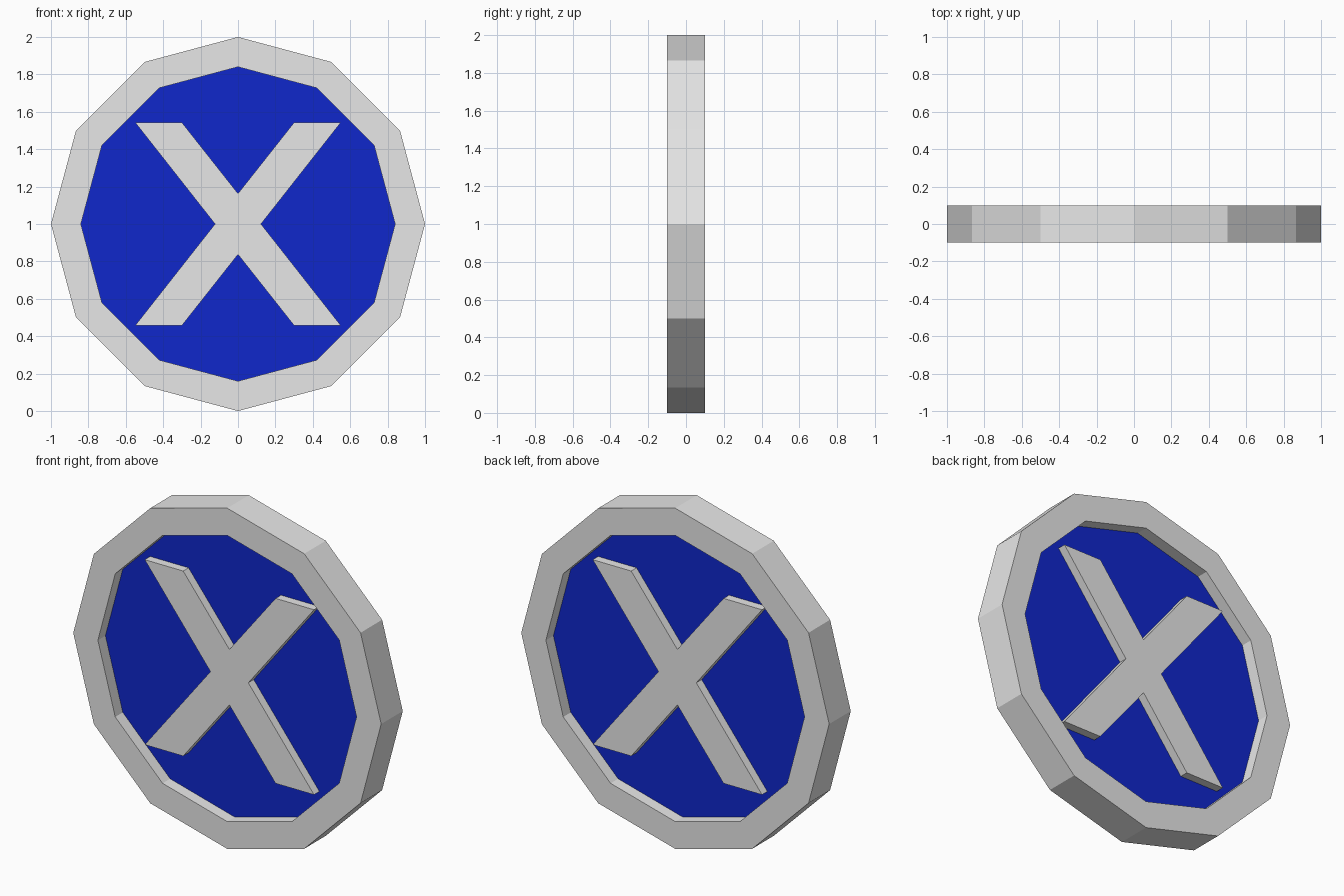
import bpy
import bmesh
from math import cos, sin, pi

cube = bpy.data.objects.get("Cube")
if cube:
    bpy.data.objects.remove(cube, do_unlink=True)

SIDES = 12
CENTRE_Z = 1.0


def material(name, colour):
    mat = bpy.data.materials.new(name)
    mat.use_nodes = True
    mat.diffuse_color = colour
    mat.node_tree.nodes["Principled BSDF"].inputs["Base Color"].default_value = colour
    return mat


def polygon(radius):
    return [(radius * cos(2 * pi * i / SIDES), radius * sin(2 * pi * i / SIDES))
            for i in range(SIDES)]


def finish(name, bm, mat):
    bmesh.ops.recalc_face_normals(bm, faces=bm.faces)
    mesh = bpy.data.meshes.new(name)
    bm.to_mesh(mesh)
    bm.free()
    mesh.materials.append(mat)
    obj = bpy.data.objects.new(name, mesh)
    obj.location.z = CENTRE_Z
    bpy.context.collection.objects.link(obj)


def loop(bm, points, y):
    return [bm.verts.new((x, y, z)) for x, z in points]


def bridge(bm, a, b):
    for i in range(len(a)):
        j = (i + 1) % len(a)
        bm.faces.new((a[i], a[j], b[j], b[i]))


def prism(name, points, half_depth, mat):
    bm = bmesh.new()
    front, back = loop(bm, points, -half_depth), loop(bm, points, half_depth)
    bm.faces.new(front)
    bm.faces.new(back)
    bridge(bm, front, back)
    finish(name, bm, mat)


grey = material("light grey", (0.8, 0.8, 0.8, 1))
blue = material("deep blue", (0.005, 0.02, 0.6, 1))

# Raised rim: four loops bridged into a closed ring
bm = bmesh.new()
outer, inner = polygon(1.0), polygon(0.84)
loops = [loop(bm, outer, -0.1), loop(bm, outer, 0.1),
         loop(bm, inner, 0.1), loop(bm, inner, -0.1)]
for k in range(4):
    bridge(bm, loops[k], loops[(k + 1) % 4])
finish("rim", bm, grey)

# Recessed disc, tucked slightly into the rim
prism("disc", polygon(0.86), 0.03, blue)

# Diagonal cross showing on both faces, mirrored from its upper right arm
arm = [(0.123, 0), (0.55, 0.543), (0.3, 0.543), (0, 0.163)]
upper = arm + [(-x, z) for x, z in arm[-2::-1]]
cross = upper + [(x, -z) for x, z in upper[-2:0:-1]]
prism("cross", cross, 0.08, grey)
